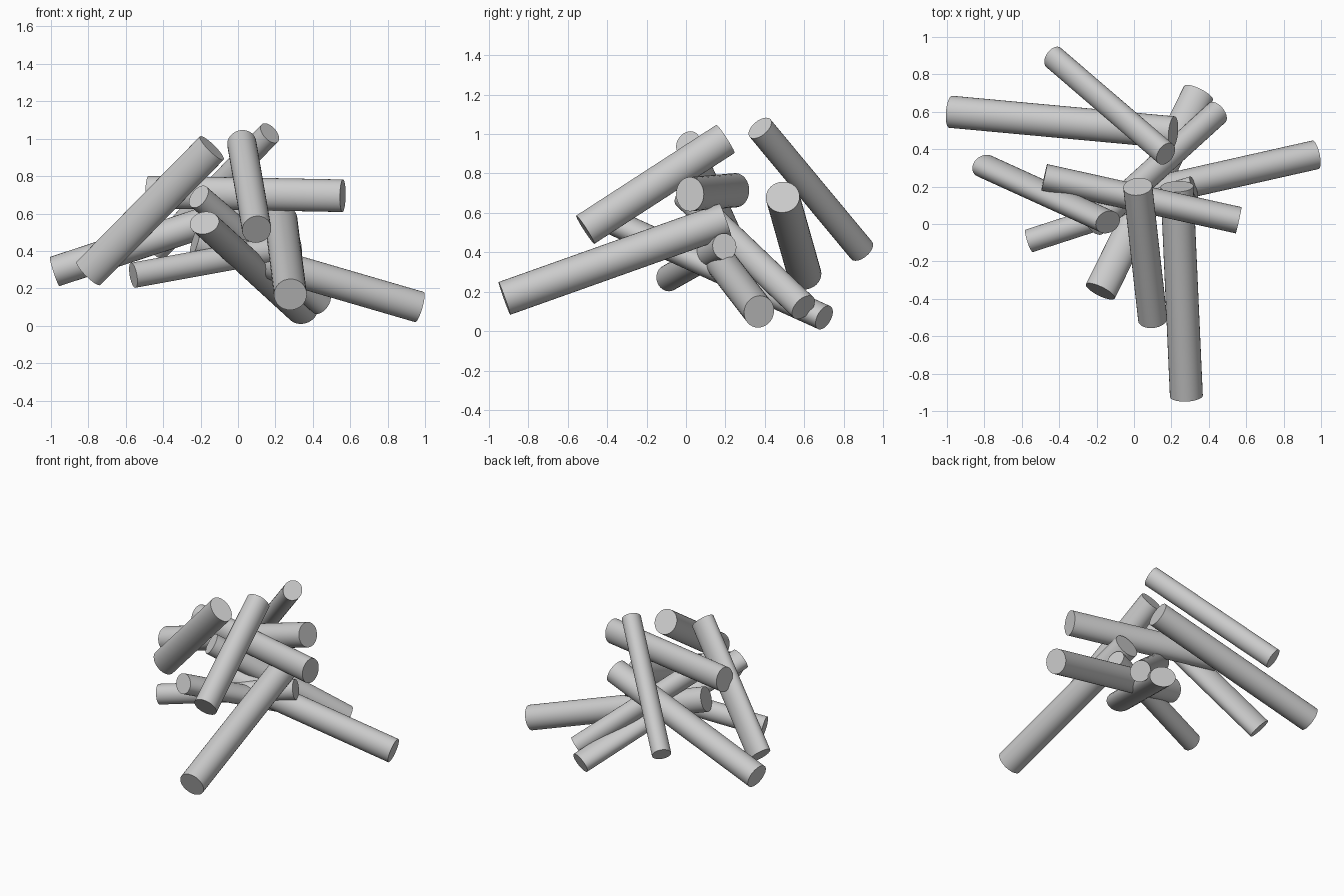
import bpy
import math
from mathutils import Vector, Matrix

cube = bpy.data.objects.get("Cube")
if cube:
    bpy.data.objects.remove(cube, do_unlink=True)

# One plain grey for every rod
grey = bpy.data.materials.new("light_grey")
grey.use_nodes = True
colour = (0.6, 0.6, 0.6, 1)
grey.diffuse_color = colour
grey.node_tree.nodes["Principled BSDF"].inputs["Base Color"].default_value = colour


def rod(name, start, end, wide, narrow, wide_dir=(0, 0, 1)):
    """Slightly oval rod between two end centres, widest along wide_dir."""
    start, end = Vector(start), Vector(end)
    axis = (end - start).normalized()
    side = Vector(wide_dir)
    side = (side - axis * side.dot(axis)).normalized()
    other = axis.cross(side)
    bpy.ops.mesh.primitive_cylinder_add(vertices=32, radius=1, depth=1)
    ob = bpy.context.object
    ob.name = name
    frame = Matrix((side * wide, other * narrow, end - start)).transposed().to_4x4()
    ob.data.transform(Matrix.Translation((start + end) / 2) @ frame)
    ob.data.materials.append(grey)
    bpy.ops.object.shade_smooth_by_angle(angle=math.radians(35))
    return ob


# Rods leaning across the back
rod("back_long_rod", (-0.98, 0.60, 0.29), (0.21, 0.49, 0.68), 0.086, 0.082, (0, 1, 0))
rod("back_thin_rod", (-0.43, 0.89, 0.41), (0.17, 0.375, 1.03), 0.069, 0.062, (0, 0.76, 0.65))

# Upper rods
rod("right_leaning_rod", (-0.80, 0.31, 0.28), (-0.14, 0.01, 0.95), 0.089, 0.063, (1, 0, -1))
rod("top_front_rod", (0.02, 0.20, 0.975), (0.10, -0.51, 0.515), 0.085, 0.078)
rod("level_rod", (-0.48, 0.25, 0.715), (0.56, 0.02, 0.695), 0.087, 0.072)

# Lower rods
rod("left_low_rod", (-0.23, 0.10, 0.45), (0.97, 0.37, 0.10), 0.084, 0.078)
rod("low_cross_rod", (-0.56, -0.09, 0.27), (0.32, 0.195, 0.43), 0.068, 0.063)
rod("front_long_rod", (0.28, -0.92, 0.167), (0.23, 0.20, 0.565), 0.088, 0.088)
rod("middle_flat_rod", (-0.18, -0.36, 0.55), (0.345, 0.70, 0.07), 0.086, 0.065, (0.9, -0.45, 0))
rod("middle_slant_rod", (-0.21, 0.00, 0.69), (0.445, 0.595, 0.122), 0.072, 0.066, (0, 0.69, 0.72))
